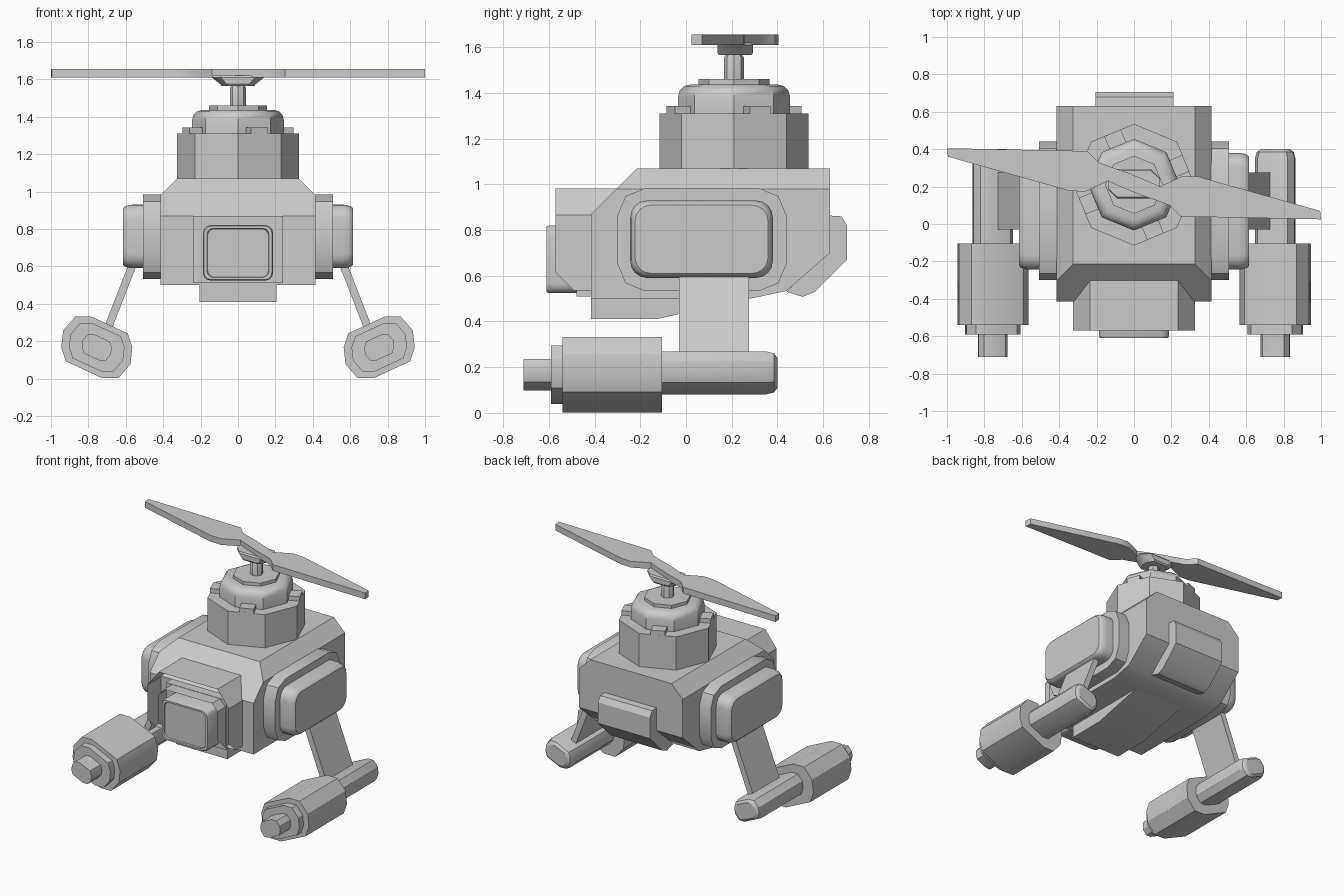
import bpy, bmesh
from math import sin, cos, pi, radians
from mathutils import Vector, Matrix

if "Cube" in bpy.data.objects:
    bpy.data.objects.remove(bpy.data.objects["Cube"])


def loft(name, pts, stations, axis='y', centre=(0, 0), cuts=(), mirror=False, turn=None):
    """Sweep a 2D outline through (position, scale_u, scale_v) stations along an axis."""
    bm = bmesh.new()
    rings = []
    for s in stations:
        p, su, sv = (s + (1, 1))[:3] if len(s) == 1 else (s[0], s[1], s[-1])
        ring = []
        for u, v in pts:
            a, b = centre[0] + u * su, centre[1] + v * sv
            co = {'x': (p, a, b), 'y': (a, p, b), 'z': (a, b, p)}[axis]
            ring.append(bm.verts.new(co))
        rings.append(ring)
    n = len(pts)
    for r0, r1 in zip(rings, rings[1:]):
        for i in range(n):
            bm.faces.new((r0[i], r0[(i + 1) % n], r1[(i + 1) % n], r1[i]))
    bm.faces.new(rings[0])
    bm.faces.new(rings[-1])
    # planar cuts: remove everything on the outward side and close the opening
    for co, no in cuts:
        res = bmesh.ops.bisect_plane(bm, geom=bm.verts[:] + bm.edges[:] + bm.faces[:],
                                     plane_co=co, plane_no=no, clear_outer=True)
        edges = [e for e in res['geom_cut'] if isinstance(e, bmesh.types.BMEdge)]
        bmesh.ops.edgeloop_fill(bm, edges=edges)
    if turn:
        bmesh.ops.transform(bm, matrix=turn, verts=bm.verts[:])
    bmesh.ops.recalc_face_normals(bm, faces=bm.faces[:])
    me = bpy.data.meshes.new(name)
    bm.to_mesh(me)
    bm.free()
    ob = bpy.data.objects.new(name, me)
    bpy.context.collection.objects.link(ob)
    me.polygons.foreach_set('use_smooth', [True] * len(me.polygons))
    me.set_sharp_from_angle(angle=radians(32))
    if mirror:
        ob.modifiers.new('mirror', 'MIRROR')
    return ob


def rounded(w, h, r, seg=1):
    """Rounded rectangle outline, half sizes w and h."""
    out = []
    for k, (sx, sy) in enumerate(((1, 1), (-1, 1), (-1, -1), (1, -1))):
        for i in range(seg + 1):
            a = pi / 2 * (k + i / seg)
            out.append((sx * (w - r) + r * cos(a), sy * (h - r) + r * sin(a)))
    return out


def ngon(n):
    return [(cos(2 * pi * i / n), sin(2 * pi * i / n)) for i in range(n)]


# main body: chamfered section with sloped front, belly and back corner
body = [(-.415, .5), (.415, .5), (.415, .98), (.325, 1.07), (-.325, 1.07), (-.415, .98)]
loft('body', body, [(-.415,), (.63,)], cuts=[
    ((0, -.415, .87), (0, -1, 1)),
    ((0, .28, .5), (0, .21, -1)),
    ((0, .44, .534), (0, .166, -.19))])

# belly keel, tapering into the underside
loft('belly_keel', [(-.415, .41), (-.13, .41), (.32, .512), (-.415, .52)],
     [(-.205,), (.205,)], axis='x')

# back pad wrapped around the lower rear corner
loft('back_pad', [(.6, .865), (.68, .86), (.705, .82), (.705, .67), (.565, .53),
                  (.51, .508), (.44, .53), (.6, .69)], [(-.205,), (.21,)], axis='x')

# snout arch with open bottom
arch = [(-.325, .535), (-.325, .865), (-.235, .982), (.235, .982), (.325, .865), (.325, .535),
        (.235, .535), (.235, .82), (.19, .868), (-.19, .868), (-.235, .82), (-.235, .535)]
loft('snout_arch', arch, [(-.57,), (-.25,)], cuts=[((0, -.57, .615), (0, -1, -1))])
loft('snout_back_wall', [(-.24, .51), (.24, .51), (.24, .87), (-.24, .87)], [(-.48,), (-.38,)])

# front window box with a shallow inset
loft('front_window', rounded(.187, .148, .04, 3),
     [(-.42, 1), (-.6, 1), (-.61, .97), (-.61, .89), (-.6, .87)], centre=(0, .672))

# side plates and soft caps
loft('side_plate', rounded(.37, .225, .12, 2), [(.40,), (.507,)], axis='x',
     centre=(.07, .758), mirror=True)
loft('side_cap', rounded(.312, .17, .075, 4),
     [(.48, 1), (.565, 1), (.59, .987, .976), (.608, .96, .93), (.616, .93, .88)],
     axis='x', centre=(.068, .76), mirror=True)

# octagonal rotor tower
C = (0, .21)
octa = ngon(8)
loft('tower_base', octa, [(1.05, .325), (1.31, .325)], axis='z', centre=C)
loft('tower_dome', octa, [(1.3, .245), (1.385, .245), (1.412, .237), (1.43, .217), (1.437, .19)],
     axis='z', centre=C)
loft('tower_cap', octa, [(1.43, .155), (1.46, .155)], axis='z', centre=C)
loft('rotor_shaft', octa, [(1.45, .043), (1.555, .043), (1.568, .035), (1.6, .035)],
     axis='z', centre=C)
for k in range(4):
    loft(f'tower_tab_{k + 1}', [(.2, -.048), (.3, -.048), (.3, .048), (.2, .048)],
         [(1.29,), (1.342,)], axis='z',
         turn=Matrix.Translation((0, .21, 0)) @ Matrix.Rotation(radians(22.5 + 90 * k), 4, 'Z'))

# two-bladed rotor with point symmetry around the hub
half = [(-.085, -.01), (-.14, .015), (-.26, -.042), (-.345, -.038), (-.995, .145),
        (-1, .19), (-.25, .175), (-.19, .115), (-.11, .085), (-.04, .062)]
blade = half + [(-x, -y) for x, y in half]
loft('rotor_blades', blade, [(1.61,), (1.655,)], axis='z', centre=(0, .215))
loft('rotor_hub', rounded(.14, .078, .05),
     [(1.565, .62, .9), (1.575, .68, 1), (1.61, 1, 1), (1.62, 1, .9)], axis='z', centre=(0, .215))

# landing legs
loft('leg_strut', [(.57, .65), (.525, .65), (.70, .2), (.745, .2)], [(-.03,), (.275,)],
     mirror=True)

# pontoons: one tilted ten-sided section for every part
sec = [(.03, .165), (-.165, .075), (-.19, 0), (-.18, -.09), (-.115, -.165)]
sec += [(-x, -y) for x, y in sec]
F = (.755, .167)
loft('pontoon', sec, [(-.54, 1), (-.105, 1)], centre=F, mirror=True)
loft('pontoon_collar', sec, [(-.59, .78), (-.53, .78)], centre=F, mirror=True)
loft('pontoon_nozzle', sec, [(-.71, .42), (-.58, .42)], centre=F, mirror=True)
loft('foot_rail', sec, [(-.12, .57), (.35, .57), (.385, .52), (.4, .4)],
     centre=(.755, .175), mirror=True)
